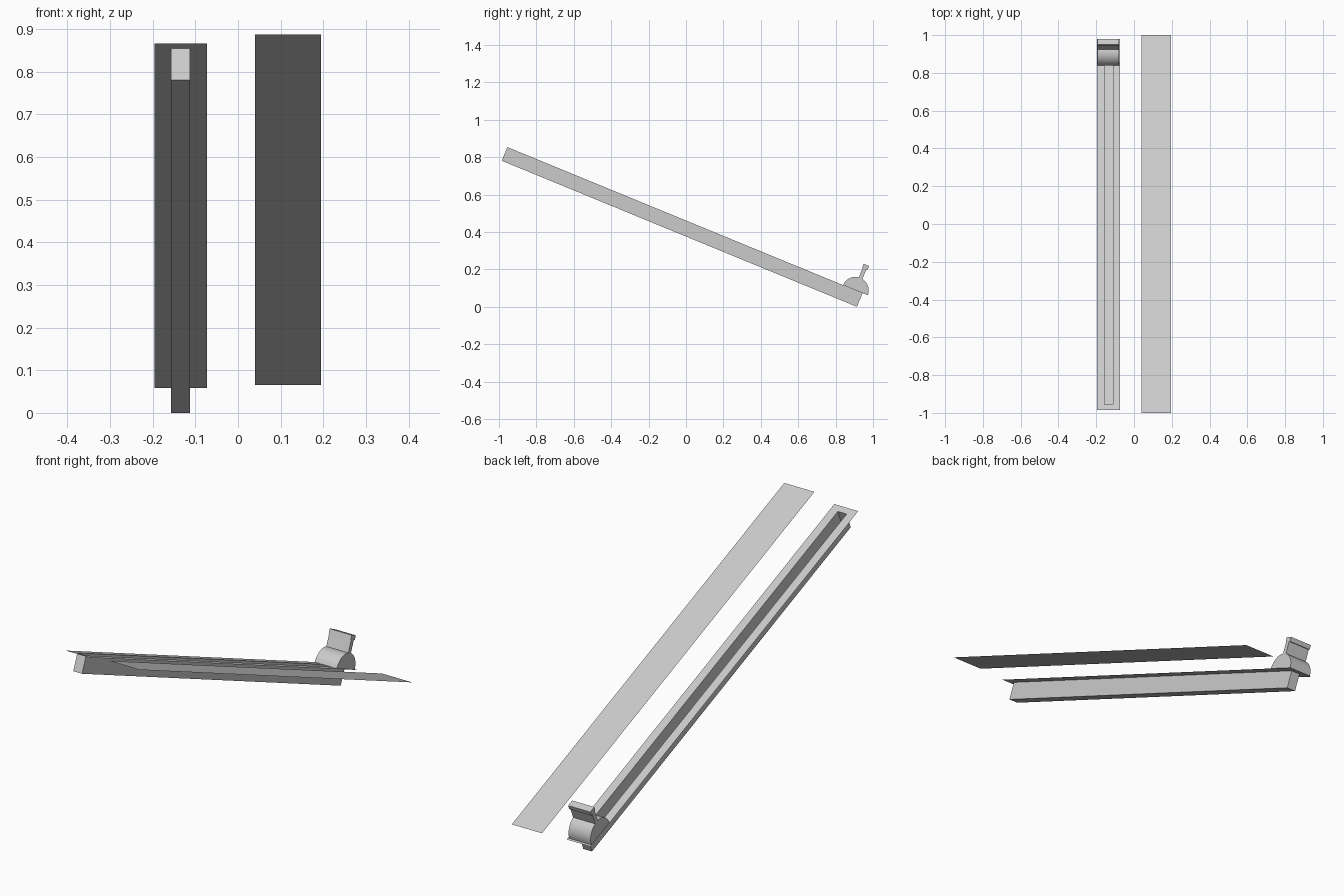
import bpy, bmesh, math
from mathutils import Matrix, Vector

if "Cube" in bpy.data.objects:
    bpy.data.objects.remove(bpy.data.objects["Cube"])

TILT = math.radians(22.35)
# local x = across, local y = down the slope, local z = normal to the slope
SLOPE = Matrix.Translation((0, 0, 0.4615)) @ Matrix.Rotation(-TILT, 4, 'X')
COVER = Matrix.Translation((0, 0, 0.476)) @ Matrix.Rotation(-TILT, 4, 'X')


def finish(name, bm, matrix, smooth=False):
    me = bpy.data.meshes.new(name)
    bm.to_mesh(me)
    bm.free()
    ob = bpy.data.objects.new(name, me)
    bpy.context.collection.objects.link(ob)
    ob.matrix_world = matrix
    if smooth:
        bpy.ops.object.select_all(action='DESELECT')
        ob.select_set(True)
        bpy.context.view_layer.objects.active = ob
        bpy.ops.object.shade_smooth_by_angle(angle=math.radians(30))
    return ob


def rect(bm, x0, x1, y0, y1, z=0.0):
    return [bm.verts.new(p) for p in ((x0, y0, z), (x1, y0, z), (x1, y1, z), (x0, y1, z))]


def extrude_profile(name, profile, x0, x1, smooth=False):
    # closed (y, z) outline swept across x
    bm = bmesh.new()
    face = bm.faces.new([bm.verts.new((x0, y, z)) for y, z in profile])
    new = bmesh.ops.extrude_face_region(bm, geom=[face])['geom']
    bmesh.ops.translate(bm, vec=Vector((x1 - x0, 0, 0)),
                        verts=[v for v in new if isinstance(v, bmesh.types.BMVert)])
    bmesh.ops.recalc_face_normals(bm, faces=bm.faces)
    return finish(name, bm, SLOPE, smooth)


SLOT = (-0.157, -0.112, -1.0325, 1.0207)

# thin flange framing the slot
bm = bmesh.new()
outer = rect(bm, -0.196, -0.073, -1.065, 1.0595)
inner = rect(bm, *SLOT)
for i in range(4):
    j = (i + 1) % 4
    bm.faces.new((outer[i], outer[j], inner[j], inner[i]))
finish("flange", bm, SLOPE)

# open-topped trough hanging under the slot
bm = bmesh.new()
top = rect(bm, *SLOT)
bottom = rect(bm, *SLOT, z=-0.079)
for i in range(4):
    j = (i + 1) % 4
    bm.faces.new((top[i], bottom[i], bottom[j], top[j]))
bm.faces.new(bottom[::-1])
bmesh.ops.reverse_faces(bm, faces=bm.faces)
bmesh.ops.recalc_face_normals(bm, faces=bm.faces)
finish("trough", bm, SLOPE)

# flat cover plate beside the trough
bm = bmesh.new()
half = 1 / math.cos(TILT)
bm.faces.new(rect(bm, 0.04, 0.195, -half, half))
finish("cover_plate", bm, COVER)

# half-round housing at the low end
C, R, N = 0.979, 0.071, 20
arc = [(C + R * math.cos(math.pi * i / N), R * math.sin(math.pi * i / N)) for i in range(N + 1)]
extrude_profile("half_round_housing", arc, -0.193, -0.08, smooth=True)

# lever with a wider cap
lever = [(-0.009, 0.06), (0.012, 0.06), (0.012, 0.126), (0.019, 0.126),
         (0.019, 0.147), (-0.013, 0.147), (-0.013, 0.126), (-0.009, 0.126)]
extrude_profile("lever", [(C + u, n) for u, n in lever], -0.193, -0.08)
